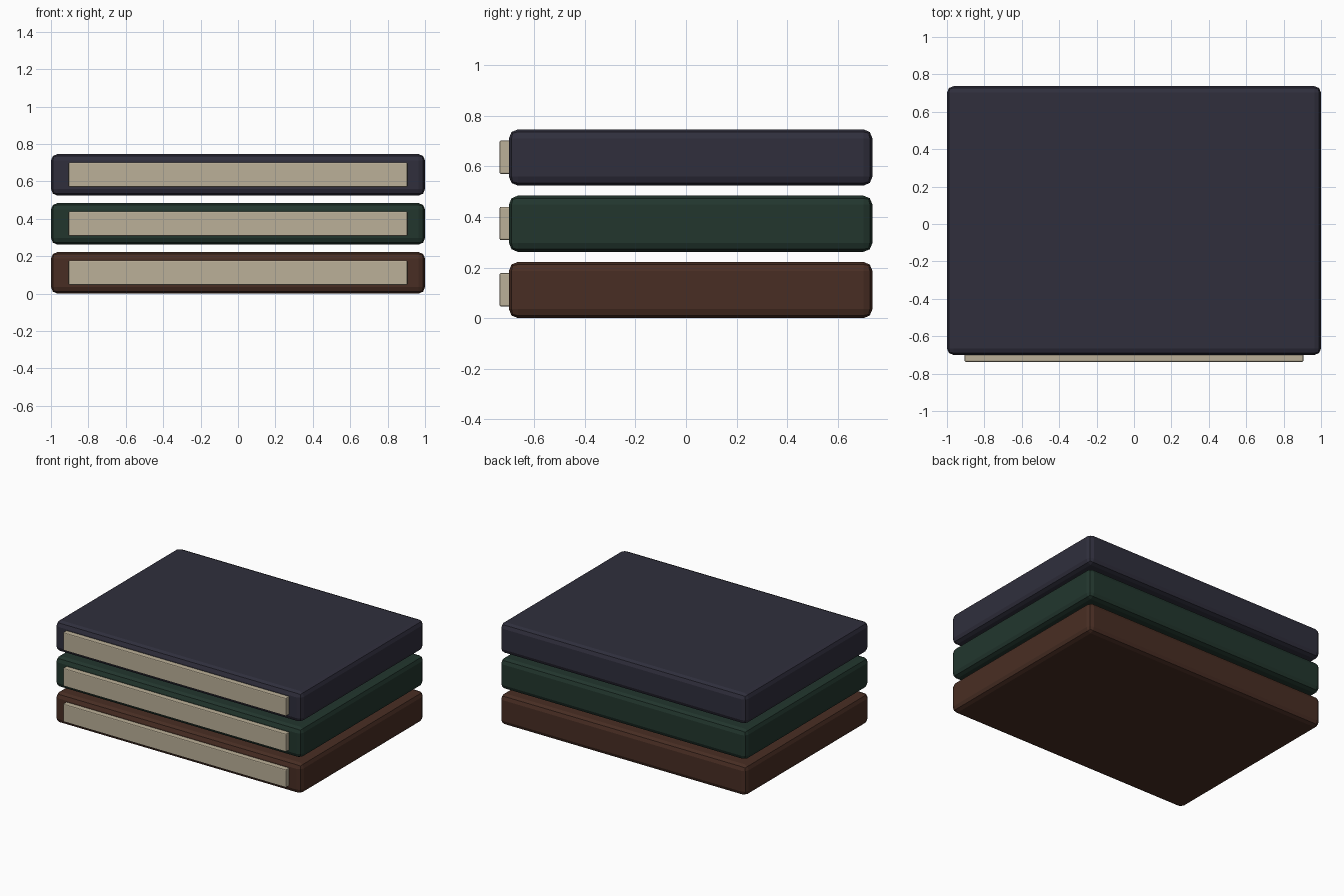
import bpy

if "Cube" in bpy.data.objects:
    bpy.data.objects.remove(bpy.data.objects["Cube"])


def material(name, rgb):
    m = bpy.data.materials.new(name)
    m.diffuse_color = (*rgb, 1)
    m.use_nodes = True
    m.node_tree.nodes["Principled BSDF"].inputs["Base Color"].default_value = m.diffuse_color
    return m


def rounded_box(name, lo, hi, radius, segments, mat):
    size = [b - a for a, b in zip(lo, hi)]
    centre = [(a + b) / 2 for a, b in zip(lo, hi)]
    bpy.ops.mesh.primitive_cube_add(size=1, location=centre)
    ob = bpy.context.object
    ob.name = name
    ob.scale = size
    bpy.ops.object.transform_apply(location=False, rotation=False, scale=True)
    bevel = ob.modifiers.new("rounded_edges", "BEVEL")
    bevel.width = radius
    bevel.segments = segments
    ob.data.materials.append(mat)
    return ob


paper = material("cream paper", (0.50, 0.435, 0.315))
covers = [
    ("brown", (0.066, 0.027, 0.017)),
    ("green", (0.016, 0.037, 0.027)),
    ("navy", (0.029, 0.028, 0.046)),
]

# Three stacked books, each a cover block with a page block showing at the front
for i, (colour, rgb) in enumerate(covers):
    z = 0.111 + 0.262 * i
    rounded_box(colour + "_book_cover", (-1, -0.70, z - 0.111), (1, 0.737, z + 0.111),
                0.035, 2, material(colour + " cover", rgb))
    rounded_box(colour + "_book_pages", (-0.905, -0.737, z - 0.065), (0.905, -0.60, z + 0.067),
                0.006, 2, paper)
